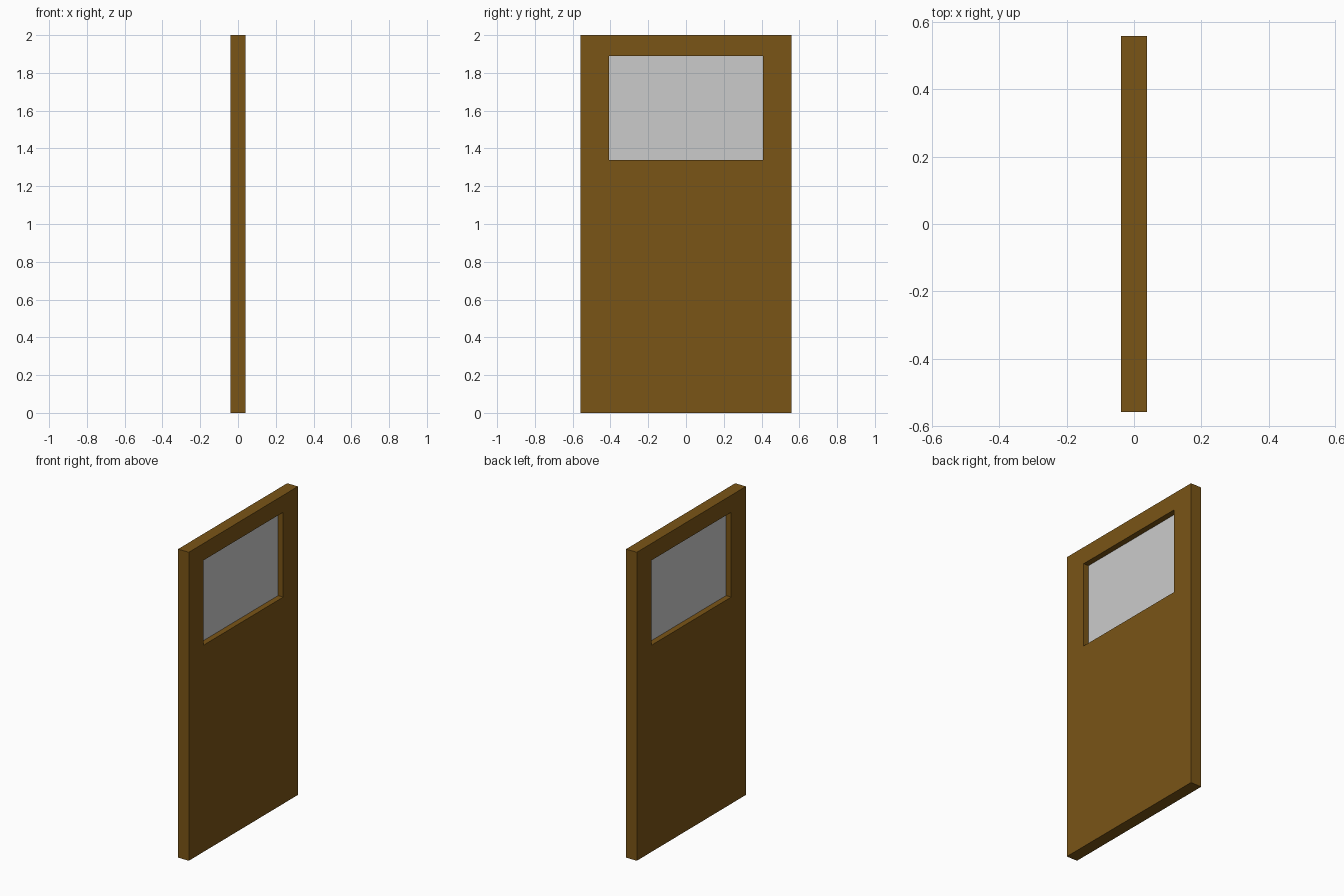
import bpy

if "Cube" in bpy.data.objects:
    bpy.data.objects.remove(bpy.data.objects["Cube"])

T, W, H = 0.077, 1.118, 2.0          # door thickness, width, height
WIN_W, WIN_Z0, WIN_Z1 = 0.816, 1.34, 1.89


def box(name, size, z):
    bpy.ops.mesh.primitive_cube_add(size=1, location=(0, 0, z))
    ob = bpy.context.object
    ob.name = name
    ob.scale = size
    bpy.ops.object.transform_apply(location=False, rotation=False, scale=True)
    return ob


win_z, win_h = (WIN_Z0 + WIN_Z1) / 2, WIN_Z1 - WIN_Z0

# Door slab
door = box("door_panel", (T, W, H), H / 2)
wood = bpy.data.materials.new("brown_wood")
wood.diffuse_color = (0.195, 0.09, 0.008, 1)
wood.use_nodes = True
wood.node_tree.nodes["Principled BSDF"].inputs["Base Color"].default_value = wood.diffuse_color
door.data.materials.append(wood)

# Window opening cut through the slab
cutter = box("window_cutter", (T * 3, WIN_W, win_h), win_z)
cutter.hide_render = True
cut = door.modifiers.new("window_opening", 'BOOLEAN')
cut.operation = 'DIFFERENCE'
cut.solver = 'EXACT'
cut.object = cutter
bpy.context.view_layer.objects.active = door
bpy.ops.object.modifier_apply(modifier=cut.name)
bpy.data.objects.remove(cutter, do_unlink=True)

# Thin glass pane in the middle of the opening
box("window_pane", (0.003, WIN_W, win_h), win_z)
